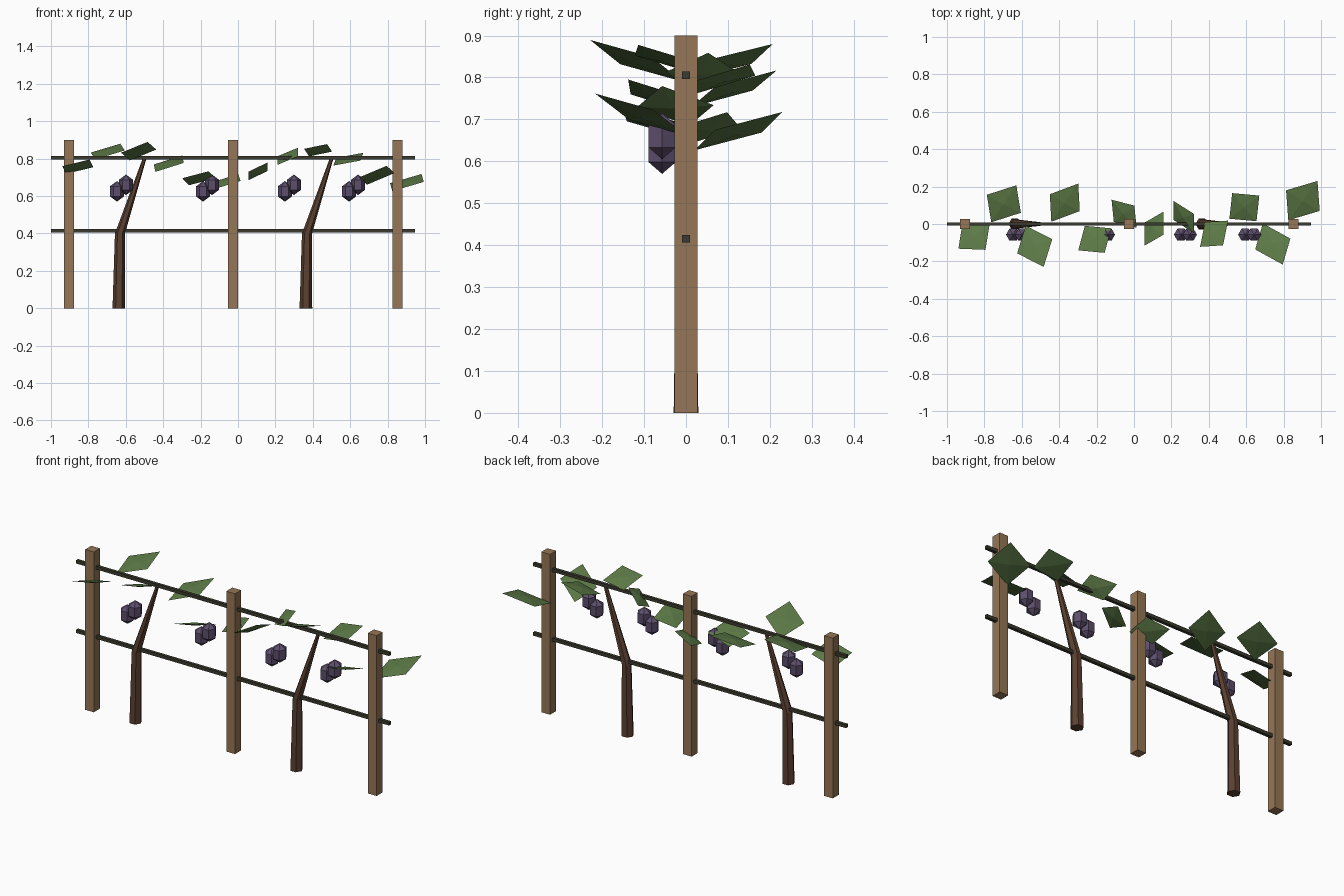
import bpy, bmesh, math
from mathutils import Vector

if "Cube" in bpy.data.objects:
    bpy.data.objects.remove(bpy.data.objects["Cube"])


def material(name, rgb):
    m = bpy.data.materials.new(name)
    m.diffuse_color = (*rgb, 1)
    m.use_nodes = True
    m.node_tree.nodes["Principled BSDF"].inputs["Base Color"].default_value = m.diffuse_color
    return m


WOOD = material("post wood", (0.30, 0.18, 0.092))
WIRE = material("dark wire", (0.045, 0.043, 0.028))
BARK = material("vine bark", (0.105, 0.052, 0.031))
LEAF = material("leaf green", (0.105, 0.19, 0.06))
GRAPE = material("grape purple", (0.11, 0.077, 0.15))


def finish(name, bm, mat):
    bmesh.ops.recalc_face_normals(bm, faces=bm.faces)
    me = bpy.data.meshes.new(name)
    bm.to_mesh(me)
    bm.free()
    me.materials.append(mat)
    ob = bpy.data.objects.new(name, me)
    bpy.context.collection.objects.link(ob)


def box(name, lo, hi, mat):
    bm = bmesh.new()
    bmesh.ops.create_cube(bm, size=1)
    for v in bm.verts:
        v.co = Vector([(l + h) / 2 + c * (h - l) for l, h, c in zip(lo, hi, v.co)])
    finish(name, bm, mat)


def stack(name, rings, mat):
    """Loft of horizontal six-sided rings (x, y, z, radius), closed at both ends."""
    bm = bmesh.new()
    loops = []
    for x, y, z, r in rings:
        if r == 0:
            loops.append([bm.verts.new((x, y, z))] * 6)
        else:
            loops.append([bm.verts.new((x + r * math.cos(i * math.pi / 3),
                                        y + r * math.sin(i * math.pi / 3), z))
                          for i in range(6)])
    for a, b in zip(loops, loops[1:]):
        for i in range(6):
            j = (i + 1) % 6
            bm.faces.new(list(dict.fromkeys((a[i], a[j], b[j], b[i]))))
    for end, ring in ((loops[0], rings[0]), (loops[-1], rings[-1])):
        if ring[3]:
            bm.faces.new(end)
    finish(name, bm, mat)


def leaf(name, centre, d1, d2, slope):
    """Thin four-cornered leaf on a sloping plane, slightly thicker in the middle."""
    bm = bmesh.new()
    c = Vector(centre)
    tilt = lambda x, y: Vector((x, y, slope[0] * x + slope[1] * y))
    p, q = tilt(*d1), tilt(*d2)
    rim = [bm.verts.new(c + v) for v in (p, q, -p, -q)]
    n = Vector((-slope[0], -slope[1], 1)).normalized() * 0.008
    for apex in (bm.verts.new(c + n), bm.verts.new(c - n)):
        for i in range(4):
            bm.faces.new((rim[i], rim[(i + 1) % 4], apex))
    finish(name, bm, LEAF)


# Trellis posts and wires
for i, x in enumerate((-0.904, -0.027, 0.853)):
    box(f"post_{i + 1}", (x - 0.027, -0.027, 0), (x + 0.027, 0.027, 0.9), WOOD)
for name, z in (("lower_wire", 0.415), ("upper_wire", 0.805)):
    box(name, (-1, -0.009, z - 0.009), (0.945, 0.009, z + 0.009), WIRE)

# Bent vine trunks
for i, x in enumerate((-0.637, 0.363)):
    stack(f"vine_trunk_{i + 1}", [(x, 0, 0, 0.034), (x + 0.006, 0, 0.4, 0.027),
                                  (x + 0.138, 0, 0.803, 0.01)], BARK)

# Grape clusters, two faceted berries each
for i, x in enumerate((-0.647, -0.187, 0.251, 0.594)):
    for side, dx, z in (("low", 0, 0.625), ("high", 0.048, 0.66)):
        stack(f"grapes_{i + 1}_{side}",
              [(x + dx, -0.057, z + dz, r) for dz, r in
               ((-0.055, 0), (-0.027, 0.0375), (0.027, 0.0375), (0.055, 0))], GRAPE)

# Leaves: centre, two half diagonals, slope in x and y (all rise away from the wire)
BACK, FRONT = (0.21, 0.28), (0.23, -0.35)
LEAVES = [
    ((-0.856, -0.070, 0.757), (0.062, -0.068), (0.083, 0.062), FRONT),
    ((-0.696, 0.108, 0.838), (0.067, 0.099), (0.091, -0.048), BACK),
    ((-0.531, -0.119, 0.840), (0.048, -0.110), (0.094, 0.038), FRONT),
    ((-0.370, 0.114, 0.773), (0.072, 0.102), (0.080, -0.045), BACK),
    ((-0.210, -0.082, 0.695), (0.053, -0.072), (0.088, 0.059), FRONT),
    ((-0.053, 0.055, 0.680), (0.055, 0.043), (0.067, -0.075), (0.4, 0.35)),
    ((0.107, -0.025, 0.732), (0.051, -0.032), (0.051, 0.091), (0.7, -0.37)),
    ((0.267, 0.037, 0.813), (0.055, 0.016), (0.055, -0.086), (0.7, 0.45)),
    ((0.428, -0.052, 0.845), (0.048, -0.062), (0.075, 0.070), FRONT),
    ((0.590, 0.090, 0.797), (0.080, 0.062), (0.065, -0.075), BACK),
    ((0.742, -0.107, 0.711), (0.053, -0.110), (0.094, 0.029), FRONT),
    ((0.903, 0.125, 0.672), (0.078, 0.105), (0.090, -0.055), BACK),
]
for i, args in enumerate(LEAVES):
    leaf(f"leaf_{i + 1}", *args)
